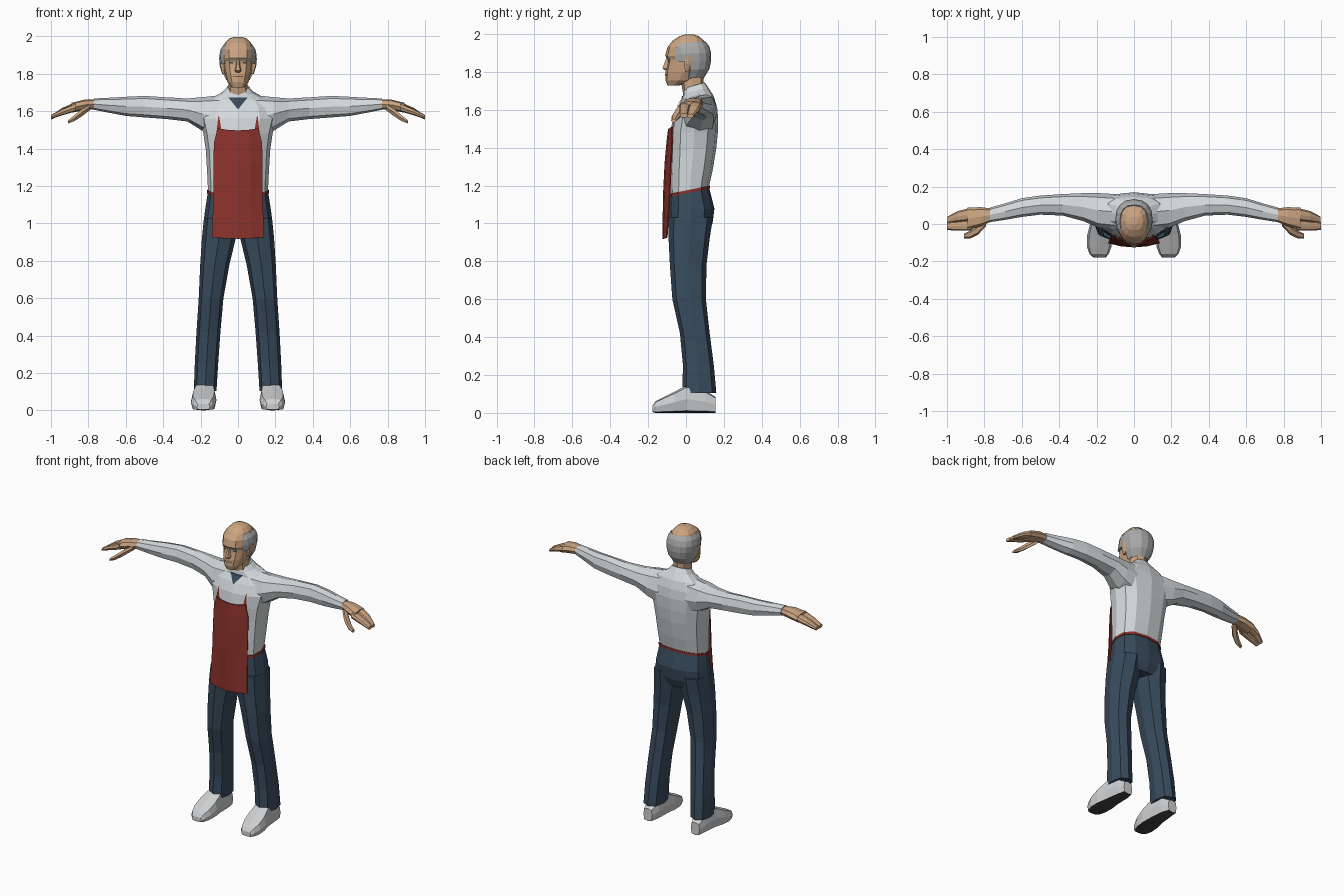
import bpy, bmesh, math
from mathutils import Vector
from mathutils.bvhtree import BVHTree

if "Cube" in bpy.data.objects:
    bpy.data.objects.remove(bpy.data.objects["Cube"])


def material(name, rgb):
    m = bpy.data.materials.new(name)
    m.diffuse_color = (*rgb, 1)
    m.use_nodes = True
    m.node_tree.nodes["Principled BSDF"].inputs["Base Color"].default_value = m.diffuse_color
    return m


SHIRT = material("pale_grey_cloth", (0.66, 0.70, 0.72))
SKIN = material("skin", (0.60, 0.37, 0.22))
RED = material("red_cloth", (0.26, 0.032, 0.025))
DENIM = material("dark_blue_cloth", (0.040, 0.070, 0.108))
HAIR = material("grey_hair", (0.40, 0.40, 0.40))
SHOE = material("shoe_grey", (0.62, 0.63, 0.64))
DARK = material("dark_sole", (0.05, 0.05, 0.052))
LIP = material("dark_skin", (0.22, 0.11, 0.07))


def finish(name, bm, *mats):
    bmesh.ops.recalc_face_normals(bm, faces=bm.faces)
    me = bpy.data.meshes.new(name)
    bm.to_mesh(me)
    bm.free()
    ob = bpy.data.objects.new(name, me)
    for m in mats:
        me.materials.append(m)
    bpy.context.collection.objects.link(ob)
    return ob


def unit_ring(n, p):
    """Rounded-box outline with n corners, flat on its four sides."""
    out = []
    for i in range(n):
        a = 2 * math.pi * i / n
        c, s = math.cos(a), math.sin(a)
        out.append((math.copysign(abs(c) ** p, c), math.copysign(abs(s) ** p, s)))
    return out


def loft(rings):
    """Skin a list of point rings and close both ends."""
    bm = bmesh.new()
    vs = [[bm.verts.new(q) for q in r] for r in rings]
    n = len(vs[0])
    for a, b in zip(vs, vs[1:]):
        for i in range(n):
            j = (i + 1) % n
            bm.faces.new((a[i], a[j], b[j], b[i]))
    bm.faces.new(vs[0])
    bm.faces.new(vs[-1])
    return bm


def ring_z(z, x0, x1, y0, y1, n=10, p=0.75, slope=0.0):
    cx, rx, cy, ry = (x0 + x1) / 2, (x1 - x0) / 2, (y0 + y1) / 2, (y1 - y0) / 2
    return [(cx + rx * u, cy + ry * v, z + slope * (cy + ry * v)) for u, v in unit_ring(n, p)]


def ring_x(x, y0, y1, z0, z1, n=8, p=0.8):
    return [(x, (y0 + y1) / 2 + (y1 - y0) / 2 * u, (z0 + z1) / 2 + (z1 - z0) / 2 * v)
            for u, v in unit_ring(n, p)]


def ring_y(y, x0, x1, z0, z1, n=8, p=0.5):
    return [((x0 + x1) / 2 + (x1 - x0) / 2 * u, y, (z0 + z1) / 2 + (z1 - z0) / 2 * v)
            for u, v in unit_ring(n, p)]


def both_sides(name, make, *mats):
    """Build a right part and its mirrored twin."""
    for side, s in (("right", 1), ("left", -1)):
        bm = make()
        for v in bm.verts:
            v.co.x *= s
        ob = finish(f"{side}_{name}", bm, *mats)
        if name == "shoe":
            for f in ob.data.polygons:
                f.material_index = int(f.normal.z < -0.8)


def decal(name, target, corners, mat, n=6, lift=0.005):
    """Thin patch laid on the front of a part; corners are (x, z)."""
    me = target.data
    tree = BVHTree.FromPolygons([v.co for v in me.vertices], [p.vertices[:] for p in me.polygons])
    a, b, c, d = (Vector(q) for q in corners)
    bm = bmesh.new()
    grid = []
    for i in range(n + 1):
        row = []
        for j in range(n + 1):
            q = a.lerp(b, j / n).lerp(d.lerp(c, j / n), i / n)
            hit = tree.ray_cast(Vector((q.x, -1, q.y)), Vector((0, 1, 0)))[0]
            row.append(bm.verts.new((q.x, (hit.y if hit else 0) - lift, q.y)))
        grid.append(row)
    for r, t in zip(grid, grid[1:]):
        for j in range(n):
            bm.faces.new((r[j], r[j + 1], t[j + 1], t[j]))
    bmesh.ops.remove_doubles(bm, verts=bm.verts, dist=0.0003)
    return finish(name, bm, mat)


# torso: z, half width, front, back, slope
torso = finish("shirt_body", loft([ring_z(z, -w, w, f, b, 12, 0.8, s) for z, w, f, b, s in (
    (1.165, .160, -.082, .120, .2), (1.27, .165, -.085, .142, .12), (1.39, .172, -.083, .160, .05),
    (1.48, .185, -.082, .168, 0), (1.56, .205, -.068, .170, 0), (1.62, .190, -.042, .162, 0),
    (1.66, .150, -.018, .145, .1), (1.69, .085, -.015, .120, .2), (1.715, .058, -.008, .100, .3))]), SHIRT)

# sleeves: x, front, back, bottom, top
both_sides("sleeve", lambda: loft([ring_x(*r) for r in (
    (.10, -.03, .160, 1.46, 1.685), (.19, -.02, .165, 1.495, 1.675), (.27, .015, .165, 1.545, 1.668),
    (.38, .045, .160, 1.558, 1.674), (.50, .050, .152, 1.567, 1.682), (.60, .038, .138, 1.575, 1.677),
    (.69, .022, .110, 1.592, 1.672), (.77, .010, .088, 1.608, 1.668))]), SHIRT)

# hands: tapering mitt of fingers, split into two groups, plus thumb
both_sides("palm", lambda: loft([ring_x(*r) for r in (
    (.755, .016, .082, 1.612, 1.664), (.82, -.012, .090, 1.606, 1.662), (.89, -.032, .088, 1.592, 1.645))]), SKIN)
both_sides("outer_fingers", lambda: loft([ring_x(*r) for r in (
    (.87, .018, .087, 1.602, 1.648), (.94, .012, .070, 1.582, 1.618), (.998, .006, .040, 1.556, 1.578))]), SKIN)
both_sides("front_fingers", lambda: loft([ring_x(*r) for r in (
    (.87, -.035, .025, 1.598, 1.642), (.94, -.036, .016, 1.578, 1.612), (1.0, -.032, .010, 1.558, 1.580))]), SKIN)
both_sides("thumb", lambda: loft([ring_x(*r, n=6) for r in (
    (.79, -.010, .040, 1.605, 1.640), (.835, -.058, -.005, 1.570, 1.615),
    (.875, -.077, -.035, 1.545, 1.580), (.91, -.078, -.052, 1.533, 1.552))]), SKIN)

# trousers
finish("trouser_hips", loft([ring_z(z, -w, w, f, b, 12, .8, s) for z, w, f, b, s in (
    (1.165, .161, -.084, .122, .2), (1.07, .176, -.092, .150, .05), (1.00, .185, -.092, .140, 0),
    (.945, .180, -.082, .118, 0))]), DENIM)
both_sides("trouser_leg", lambda: loft([ring_z(*r, n=8, p=.8) for r in (
    (1.03, .01, .182, -.092, .142), (.92, .012, .193, -.092, .125), (.78, .046, .202, -.085, .108),
    (.60, .078, .210, -.072, .105), (.42, .094, .222, -.032, .125), (.25, .106, .231, -.016, .147),
    (.105, .115, .236, -.020, .160))]), DENIM)

# shoes with dark undersides: y, inner, outer, bottom, top
both_sides("shoe", lambda: loft([ring_y(*r) for r in (
    (.155, .145, .210, .0, .085), (.10, .128, .222, .0, .12), (.0, .122, .235, .0, .145),
    (-.06, .115, .250, .0, .112), (-.12, .120, .252, .0, .082), (-.16, .135, .238, .0, .062),
    (-.178, .150, .220, .004, .035))]), SHOE, DARK)

# neck and head: z, half width, front, back
finish("neck", loft([ring_z(z, -w, w, f, b, 8, .8) for z, w, f, b in (
    (1.66, .065, -.010, .105), (1.72, .052, -.022, .092), (1.80, .052, -.03, .095))]), SKIN)
head = finish("head", loft([ring_z(z, -w, w, f, b, 12, .8) for z, w, f, b in (
    (1.728, .034, -.098, -.035), (1.755, .056, -.108, .035), (1.80, .070, -.108, .085),
    (1.845, .078, -.098, .108), (1.865, .080, -.097, .115), (1.885, .082, -.110, .118),
    (1.93, .082, -.098, .115), (1.965, .070, -.070, .095), (1.988, .048, -.035, .068),
    (1.998, .020, -.005, .040))]), SKIN)
finish("nose", loft([ring_z(z, -w, w, f, -.08, 6, .7) for z, w, f in (
    (1.808, .014, -.112), (1.818, .018, -.127), (1.845, .011, -.116), (1.878, .008, -.104))]), SKIN)
both_sides("ear", lambda: loft([ring_z(z, .07, x, f, b, 6, .7) for z, x, f, b in (
    (1.80, .085, -.006, .015), (1.845, .098, -.012, .030), (1.882, .101, -.008, .036))]), SKIN)

# fringe of hair round the sides and back, open over the face, ears and crown
hair = loft([ring_z(z, -w, w, f, b, 16, .85, .05) for z, w, f, b in (
    (1.765, .062, -.07, .096), (1.81, .086, -.08, .124), (1.855, .095, -.085, .133),
    (1.895, .100, -.085, .132), (1.93, .093, -.085, .122), (1.955, .076, -.07, .103))])


def bare(f):
    c = f.calc_center_median()
    return len(f.verts) > 4 or c.y < -.055 or (c.y < .03 and c.z < 1.855)


bmesh.ops.delete(hair, geom=[f for f in hair.faces if bare(f)], context="FACES")
fringe = finish("hair_fringe", hair, HAIR)
mod = fringe.modifiers.new("thickness", "SOLIDIFY")
mod.thickness, mod.offset = .018, -1

# face details
for side, s in (("right", 1), ("left", -1)):
    decal(f"{side}_brow", head, [(s * .018, 1.874), (s * .060, 1.872), (s * .058, 1.882), (s * .018, 1.884)], HAIR, 4, .004)
    decal(f"{side}_eye", head, [(s * .024, 1.855), (s * .050, 1.855), (s * .046, 1.863), (s * .027, 1.863)], DARK, 3, .002)
decal("mouth", head, [(-.030, 1.782), (.030, 1.782), (.026, 1.789), (-.026, 1.789)], LIP, 4, .003)

# open collar showing the undershirt
decal("collar_insert", torso, [(-.002, 1.612), (.002, 1.612), (.050, 1.672), (-.050, 1.672)], DENIM, 8)

# apron: z, half width, centre y, edge y
bm = bmesh.new()
rows = [[bm.verts.new((w * t, yc + (ye - yc) * t * t, z + lift * t * t)) for t in (-1, -.5, 0, .5, 1)]
        for z, w, yc, ye, lift in (
            (.918, .138, -.122, -.100, .008), (1.05, .134, -.120, -.092, 0), (1.18, .130, -.117, -.084, 0),
            (1.32, .130, -.110, -.078, 0), (1.43, .128, -.100, -.072, 0), (1.497, .108, -.092, -.074, .012))]
for a, b in zip(rows, rows[1:]):
    for i in range(4):
        bm.faces.new((a[i], a[i + 1], b[i + 1], b[i]))
apron = finish("apron", bm, RED)
mod = apron.modifiers.new("thickness", "SOLIDIFY")
mod.thickness, mod.offset = .006, 0
for side, s in (("right", 1), ("left", -1)):
    decal(f"{side}_apron_strap", torso, [(s * .088, 1.495), (s * .116, 1.48), (s * .105, 1.575), (s * .101, 1.575)], RED)

# apron tie round the waist
finish("apron_tie", loft([ring_z(z, -.166, .166, -.088, .127, 12, .8, .2) for z in (1.158, 1.174)]), RED)
